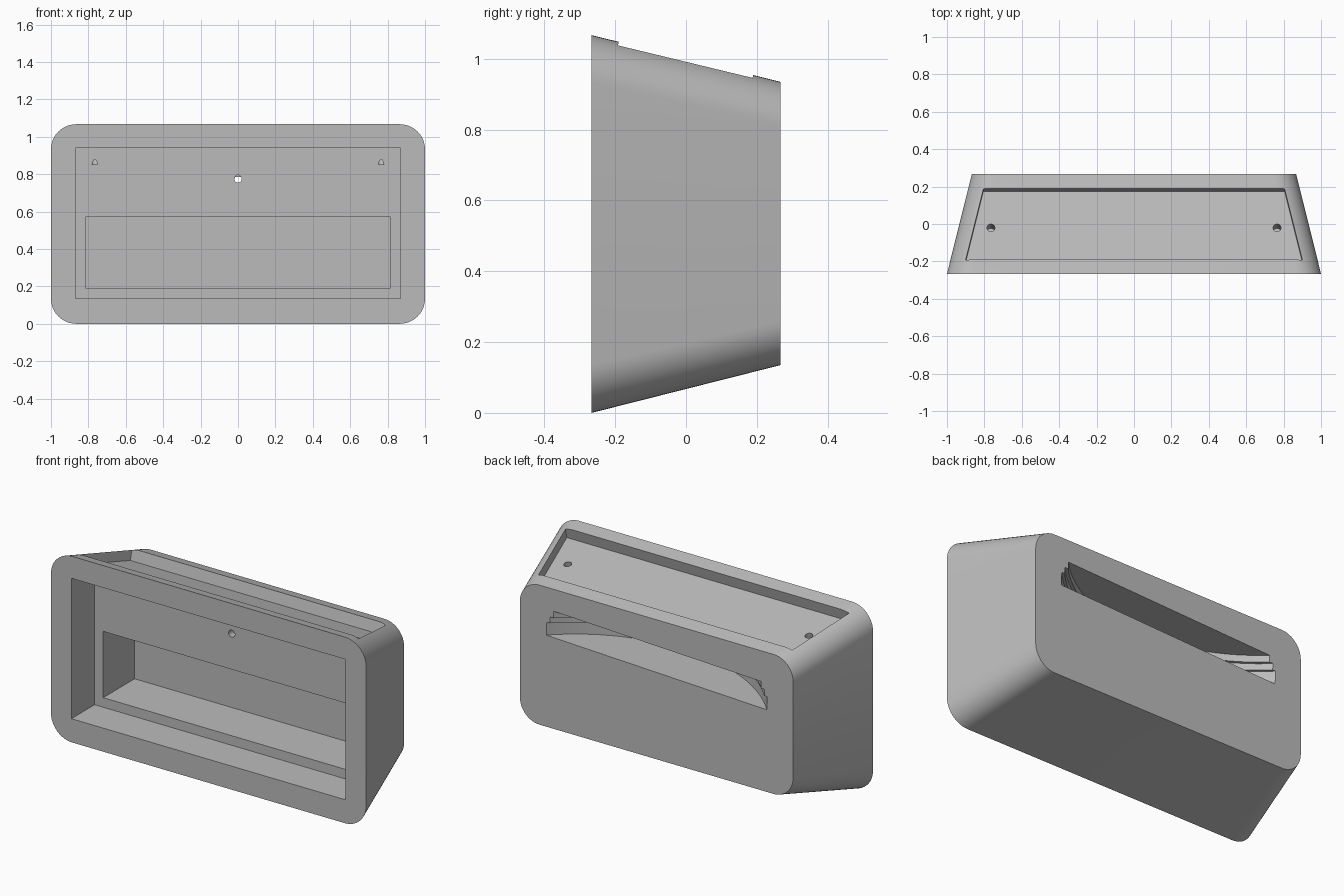
import bpy, bmesh
from math import sin, cos, pi, radians
from mathutils import Vector, Matrix

cube = bpy.data.objects.get("Cube")
if cube:
    bpy.data.objects.remove(cube, do_unlink=True)

FRONT, BACK, TOP = -0.267, 0.267, 1.067
SLOPE = 0.247

grey = bpy.data.materials.new("plain grey")
grey.use_nodes = True
grey.diffuse_color = (0.5, 0.5, 0.5, 1)
grey.node_tree.nodes["Principled BSDF"].inputs["Base Color"].default_value = (0.5, 0.5, 0.5, 1)


def loft(name, ring_a, ring_b):
    """Closed solid between two rings with the same number of points."""
    bm = bmesh.new()
    a = [bm.verts.new(p) for p in ring_a]
    b = [bm.verts.new(p) for p in ring_b]
    bm.faces.new(a)
    bm.faces.new(b)
    for i in range(len(a)):
        j = (i + 1) % len(a)
        bm.faces.new((a[i], a[j], b[j], b[i]))
    bmesh.ops.recalc_face_normals(bm, faces=bm.faces)
    mesh = bpy.data.meshes.new(name)
    bm.to_mesh(mesh)
    bm.free()
    mesh.materials.append(grey)
    ob = bpy.data.objects.new(name, mesh)
    bpy.context.collection.objects.link(ob)
    return ob


def rounded_rect(half_x, z0, z1, r, y, steps=12):
    ring = []
    corners = ((1, z1 - r), (-1, z1 - r), (-1, z0 + r), (1, z0 + r))
    for k, (side, cz) in enumerate(corners):
        for i in range(steps + 1):
            t = pi / 2 * (k + i / steps)
            ring.append((side * (half_x - r) + r * cos(t), y, cz + r * sin(t)))
    return ring


def rod(name, start, end, radius, sides):
    start, end = Vector(start), Vector(end)
    turn = (end - start).to_track_quat('Z', 'Y')
    ring = [turn @ Vector((radius * cos(2 * pi * i / sides), radius * sin(2 * pi * i / sides), 0))
            for i in range(sides)]
    return loft(name, [start + p for p in ring], [end + p for p in ring])


def box(name, half_x, z0, z1, y0, y1):
    rings = [[(-half_x, y, z0), (half_x, y, z0), (half_x, y, z1), (-half_x, y, z1)]
             for y in (y0, y1)]
    return loft(name, *rings)


# Tapered housing with rounded corners
housing = loft("housing", rounded_rect(1, 0, TOP, 0.135, FRONT),
               rounded_rect(0.867, 0.135, 0.935, 0.125, BACK))
cutters = []

# Front pocket and the deeper recess in its floor
cutters.append(box("front_pocket", 0.87, 0.135, 0.94, FRONT - 0.1, -0.057))
cutters.append(box("deep_recess", 0.815, 0.19, 0.57, -0.1, 0.227))

# Shallow recess following the sloping top
normal = Vector((0, SLOPE, 1)).normalized()


def on_top(x, y):
    return Vector((x, y, TOP - SLOPE * (y - FRONT)))


outline = [on_top(*p) for p in ((-0.9, -0.19), (0.9, -0.19), (0.805, 0.19), (-0.805, 0.19))]
cutters.append(loft("top_recess", [p - normal * 0.065 for p in outline],
                    [p + normal * 0.06 for p in outline]))

# Screw holes in the top recess
for side in (-1, 1):
    p = on_top(side * 0.765, -0.005)
    cutters.append(rod("screw_hole", p - normal * 0.16, p - normal * 0.03, 0.021, 24))

# Stepped arc slot in the back, slightly tilted, widening downward
slot_floor = 0.633
pivot = Vector((0, 0, slot_floor))
tilt = Matrix.Translation(pivot) @ Matrix.Rotation(radians(-2.2), 4, 'Y') @ Matrix.Translation(-pivot)
for height, radius in ((0.151, 0.911), (0.112, 0.927), (0.075, 0.941)):
    tier = rod("slot_tier", (0, 0.896, slot_floor), (0, 0.896, slot_floor + height), radius, 160)
    tier.data.transform(tilt)
    cutters.append(tier)

# Small hole from the pocket through to the slot
cutters.append(rod("sensor_hole", (0, -0.1, 0.775), (0, 0.02, 0.775), 0.02, 24))

# Carve the housing
for cutter in cutters:
    cutter.hide_render = True
    mod = housing.modifiers.new(cutter.name, 'BOOLEAN')
    mod.operation = 'DIFFERENCE'
    mod.solver = 'EXACT'
    mod.object = cutter
bpy.context.view_layer.update()
evaluated = housing.evaluated_get(bpy.context.evaluated_depsgraph_get())
carved = bpy.data.meshes.new_from_object(evaluated)
housing.modifiers.clear()
housing.data = carved
for cutter in cutters:
    bpy.data.objects.remove(cutter, do_unlink=True)

# Smooth curved areas, keep hard edges
bpy.ops.object.select_all(action='DESELECT')
housing.select_set(True)
bpy.context.view_layer.objects.active = housing
bpy.ops.object.shade_smooth_by_angle(angle=radians(30))
